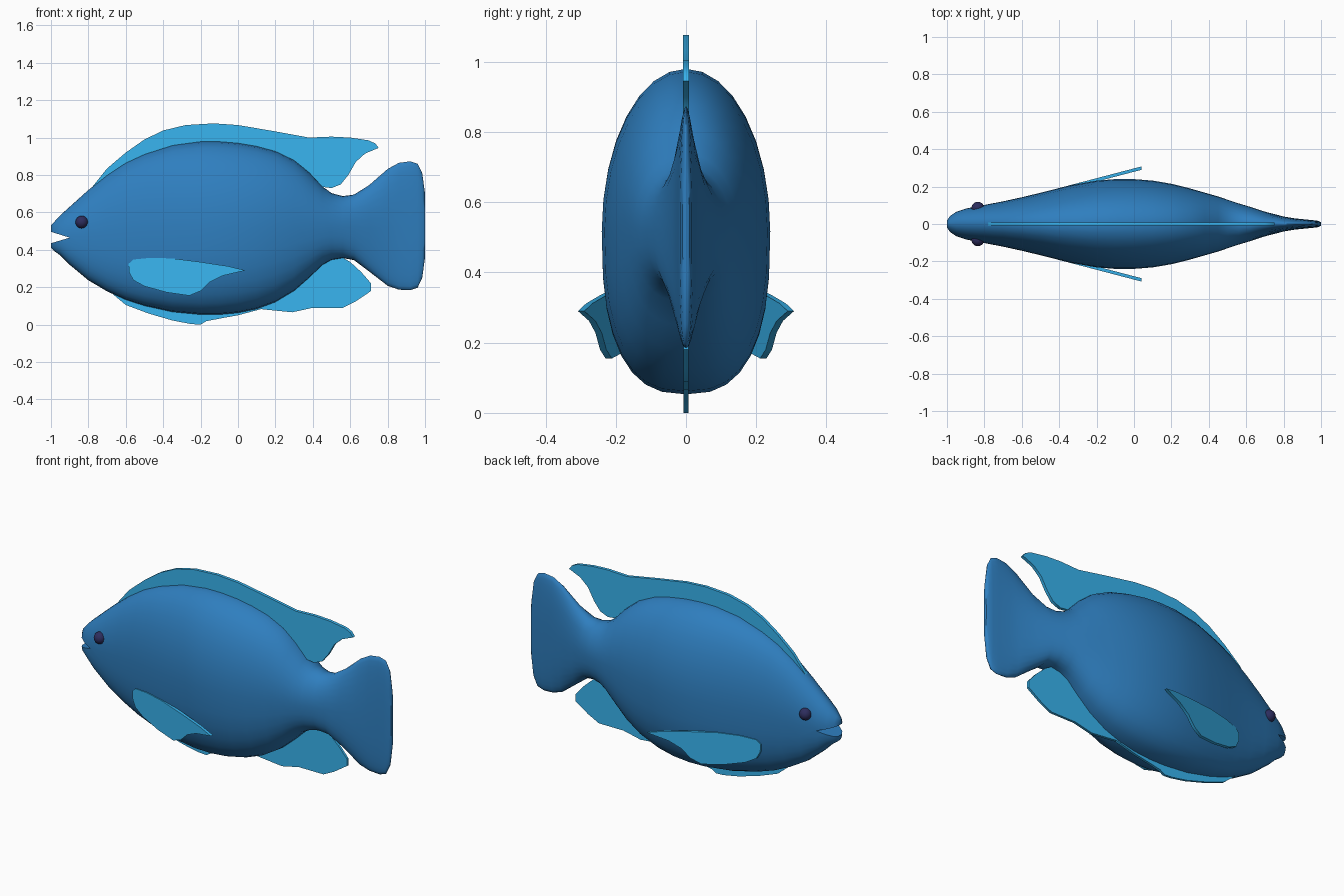
import bpy, bmesh
from math import cos, sin, pi

if "Cube" in bpy.data.objects:
    bpy.data.objects.remove(bpy.data.objects["Cube"])


def material(name, rgb):
    m = bpy.data.materials.new(name)
    m.diffuse_color = (*rgb, 1)
    m.use_nodes = True
    m.node_tree.nodes["Principled BSDF"].inputs["Base Color"].default_value = m.diffuse_color
    return m


BODY = material("body_blue", (0.028, 0.21, 0.52))
FIN = material("fin_blue", (0.04, 0.46, 0.87))
EYE = material("eye_navy", (0.026, 0.026, 0.11))


def activate(ob):
    bpy.ops.object.select_all(action='DESELECT')
    ob.select_set(True)
    bpy.context.view_layer.objects.active = ob


def make(name, bm, mat=None, angle=40):
    bmesh.ops.recalc_face_normals(bm, faces=bm.faces[:])
    me = bpy.data.meshes.new(name)
    bm.to_mesh(me)
    bm.free()
    ob = bpy.data.objects.new(name, me)
    bpy.context.collection.objects.link(ob)
    if mat:
        me.materials.append(mat)
    activate(ob)
    bpy.ops.object.shade_smooth_by_angle(angle=angle * pi / 180)
    return ob


def plate(name, pts, thick, mat, y_of=lambda x: 0.0):
    """Side-view outline extruded to a thin plate around y = y_of(x)."""
    bm = bmesh.new()
    sides = [[bm.verts.new((x, y_of(x) + s * thick / 2, z)) for x, z in pts]
             for s in (-1, 1)]
    a, b = sides
    bm.faces.new(a)
    bm.faces.new(b[::-1])
    for i in range(len(pts)):
        j = (i + 1) % len(pts)
        bm.faces.new((a[i], b[i], b[j], a[j]))
    return make(name, bm, mat)


# body and tail: cross-sections (x, bottom, top, half width)
sections = [
    (-1.0, .41, .53, .02), (-.985, .395, .547, .043), (-.95, .37, .585, .065),
    (-.9, .32, .63, .082), (-.8, .237, .72, .102), (-.7, .178, .80, .121),
    (-.6, .132, .866, .143), (-.5, .10, .912, .167), (-.35, .067, .96, .205),
    (-.2, .053, .98, .232), (-.1, .053, .98, .24), (0, .062, .972, .24),
    (.1, .083, .955, .232), (.2, .12, .928, .215), (.3, .18, .88, .19),
    (.38, .25, .815, .167), (.45, .318, .74, .147), (.5, .346, .703, .13),
    (.56, .356, .687, .11), (.62, .345, .695, .092), (.7, .285, .745, .066),
    (.8, .208, .832, .04), (.86, .187, .865, .03), (.92, .184, .873, .024),
    (.96, .197, .86, .02), (.985, .25, .81, .017), (1.0, .36, .70, .01)]
N = 32
bm = bmesh.new()
rings = []
for x, lo, hi, w in sections:
    ring = []
    for k in range(N):
        c, s = cos(2 * pi * k / N), sin(2 * pi * k / N)
        e = 2 / 2.6 if s < 0 else 1.0          # fuller belly than back
        y = w * abs(c) ** e * (1 if c > 0 else -1)
        z = (lo + hi) / 2 + (hi - lo) / 2 * abs(s) ** e * (1 if s > 0 else -1)
        ring.append(bm.verts.new((x, y, z)))
    rings.append(ring)
for a, b in zip(rings, rings[1:]):
    for k in range(N):
        j = (k + 1) % N
        bm.faces.new((a[k], a[j], b[j], b[k]))
bm.faces.new(rings[0])
bm.faces.new(rings[-1][::-1])
body = make("body", bm, BODY, 60)

# mouth notch
cutter = plate("mouth_cutter", [(-.9, .465), (-1.05, .512), (-1.05, .42)], .5, BODY)
cutter.hide_render = True
mod = body.modifiers.new("mouth", 'BOOLEAN')
mod.operation = 'DIFFERENCE'
mod.solver = 'EXACT'
mod.object = cutter
activate(body)
bpy.ops.object.modifier_apply(modifier="mouth")
bpy.data.objects.remove(cutter)
bpy.ops.object.shade_smooth_by_angle(angle=pi / 3)

# fins on the centre line
plate("dorsal_fin", [
    (-.8, .71), (-.7, .835), (-.6, .92), (-.5, .99), (-.4, 1.038), (-.28, 1.067),
    (-.13, 1.076), (0, 1.067), (.2, 1.033), (.38, 1.0), (.5, 1.005), (.6, 1.0),
    (.7, .985), (.735, .968), (.752, .945), (.68, .915), (.63, .87), (.59, .80),
    (.55, .75), (.5, .73), (.42, .74), (.3, .82), (.15, .89), (-.2, .93),
    (-.5, .86)], .018, FIN)
plate("anal_fin", [
    (.06, .09), (.15, .08), (.29, .066), (.4, .09), (.56, .09), (.63, .125),
    (.712, .18), (.712, .22), (.66, .28), (.6, .335), (.54, .37), (.45, .38),
    (.3, .23), (.15, .13)], .014, FIN)
plate("belly_fin", [
    (-.7, .19), (-.66, .155), (-.6, .105), (-.48, .06), (-.35, .022), (-.25, .003),
    (-.2, .0), (-.17, .018), (-.1, .032), (0, .05), (.12, .082), (.14, .10),
    (0, .10), (-.3, .09), (-.5, .14)], .014, FIN)

# mirrored side fins and eyes
side = [(-.585, .325), (-.56, .348), (-.47, .357), (-.35, .354), (-.2, .335),
        (-.05, .312), (.04, .29), (-.08, .262), (-.15, .228), (-.2, .18),
        (-.26, .155), (-.38, .172), (-.5, .205), (-.56, .238), (-.582, .28)]
for s, label in ((-1, "right"), (1, "left")):
    plate("side_fin_" + label, side, .018, FIN,
          lambda x: s * (.135 + .262 * (x + .585)))
    bm = bmesh.new()
    bmesh.ops.create_uvsphere(bm, u_segments=20, v_segments=12, radius=.034)
    bmesh.ops.translate(bm, vec=(-.835, s * .085, .548), verts=bm.verts[:])
    make("eye_" + label, bm, EYE)
